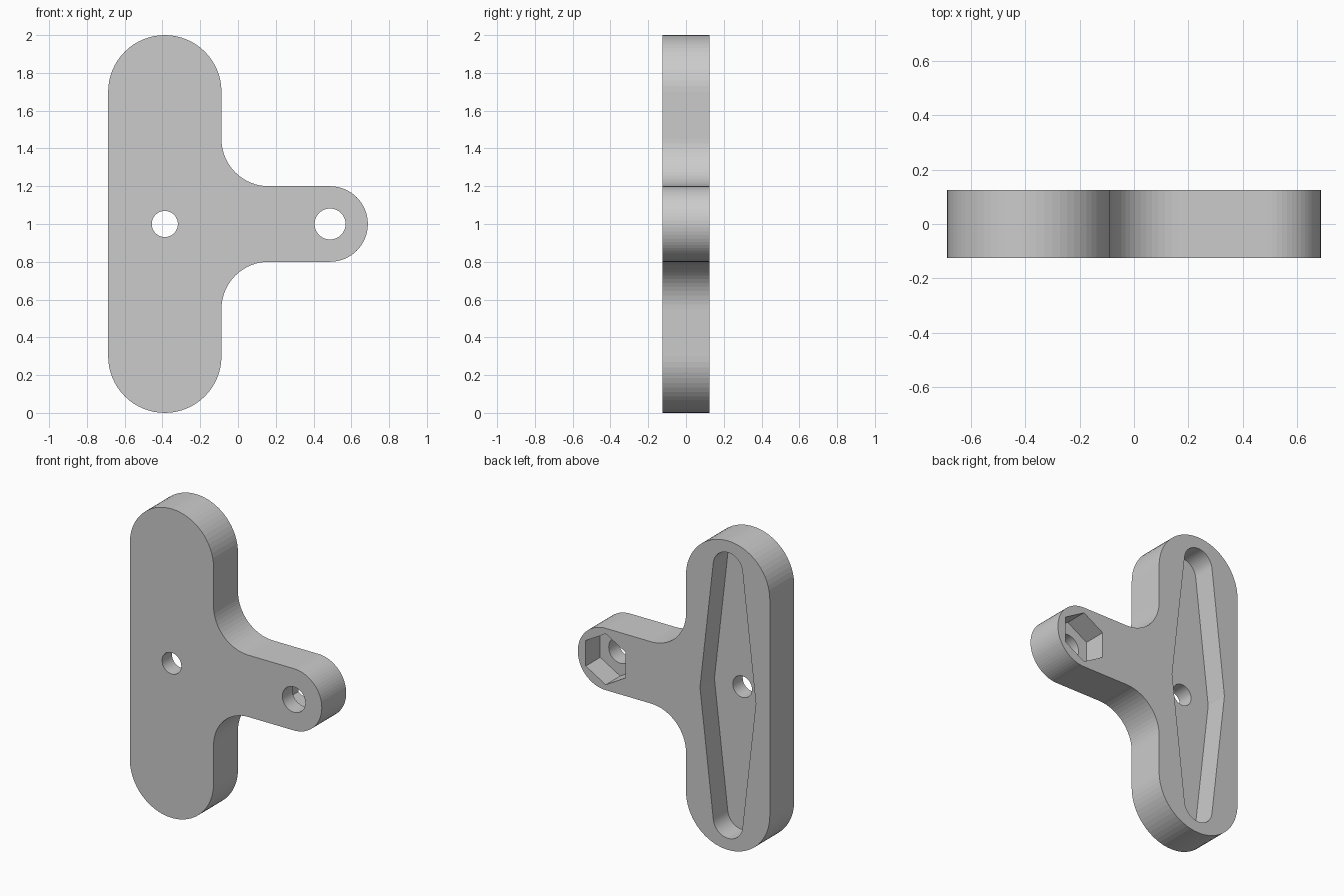
import bpy, bmesh
from math import cos, sin, radians, pi

if "Cube" in bpy.data.objects:
    bpy.data.objects.remove(bpy.data.objects["Cube"])

BAR_X, ARM_X, MID_Z = -0.3875, 0.4875, 1.0
HALF_T, POCKET_DEPTH = 0.125, 0.148


def arc(cx, cz, r, a0, a1, n):
    return [(cx + r * cos(radians(a0 + (a1 - a0) * i / n)),
             cz + r * sin(radians(a0 + (a1 - a0) * i / n))) for i in range(n + 1)]


def prism(name, outline, y0, y1):
    """Extrude an x-z outline from y0 to y1."""
    bm = bmesh.new()
    face = bm.faces.new([bm.verts.new((x, y0, z)) for x, z in outline])
    ext = bmesh.ops.extrude_face_region(bm, geom=[face])
    moved = [v for v in ext["geom"] if isinstance(v, bmesh.types.BMVert)]
    bmesh.ops.translate(bm, verts=moved, vec=(0, y1 - y0, 0))
    bmesh.ops.recalc_face_normals(bm, faces=bm.faces)
    mesh = bpy.data.meshes.new(name)
    bm.to_mesh(mesh)
    bm.free()
    obj = bpy.data.objects.new(name, mesh)
    bpy.context.collection.objects.link(obj)
    return obj


def cut(target, cutter):
    cutter.hide_render = True
    mod = target.modifiers.new(cutter.name, 'BOOLEAN')
    mod.operation, mod.solver, mod.object = 'DIFFERENCE', 'EXACT', cutter
    bpy.context.view_layer.objects.active = target
    bpy.ops.object.modifier_apply(modifier=mod.name)
    bpy.data.objects.remove(cutter)


# T-shaped plate: rounded bar, filleted into a rounded side arm
fx = BAR_X + 0.3 + 0.25
outline = (arc(BAR_X, 0.3, 0.3, 180, 360, 32)
           + arc(fx, 0.55, 0.25, 180, 90, 16)
           + arc(ARM_X, MID_Z, 0.2, -90, 90, 32)
           + arc(fx, 1.45, 0.25, 270, 180, 16)
           + arc(BAR_X, 1.7, 0.3, 0, 180, 32))
plate = prism("lever_plate", outline, -HALF_T, HALF_T)

# Tapered pocket in the back, widest at the middle
floor_y = HALF_T - POCKET_DEPTH
pocket = ([(BAR_X + 0.2, MID_Z)] + arc(BAR_X, MID_Z + 0.82, 0.105, 6.6, 173.4, 24)
          + [(BAR_X - 0.2, MID_Z)] + arc(BAR_X, MID_Z - 0.82, 0.105, 186.6, 353.4, 24))
cut(plate, prism("horn_pocket", pocket, floor_y, 0.3))

# Hexagonal nut recess in the back of the arm
cut(plate, prism("nut_recess", arc(ARM_X, MID_Z, 0.165, 30, 390, 6)[:-1], floor_y, 0.3))

# Through holes
for name, x, r in (("bar_hole", BAR_X, 0.069), ("arm_hole", ARM_X, 0.082)):
    cut(plate, prism(name, arc(x, MID_Z, r, 0, 360, 48)[:-1], -0.3, 0.3))
